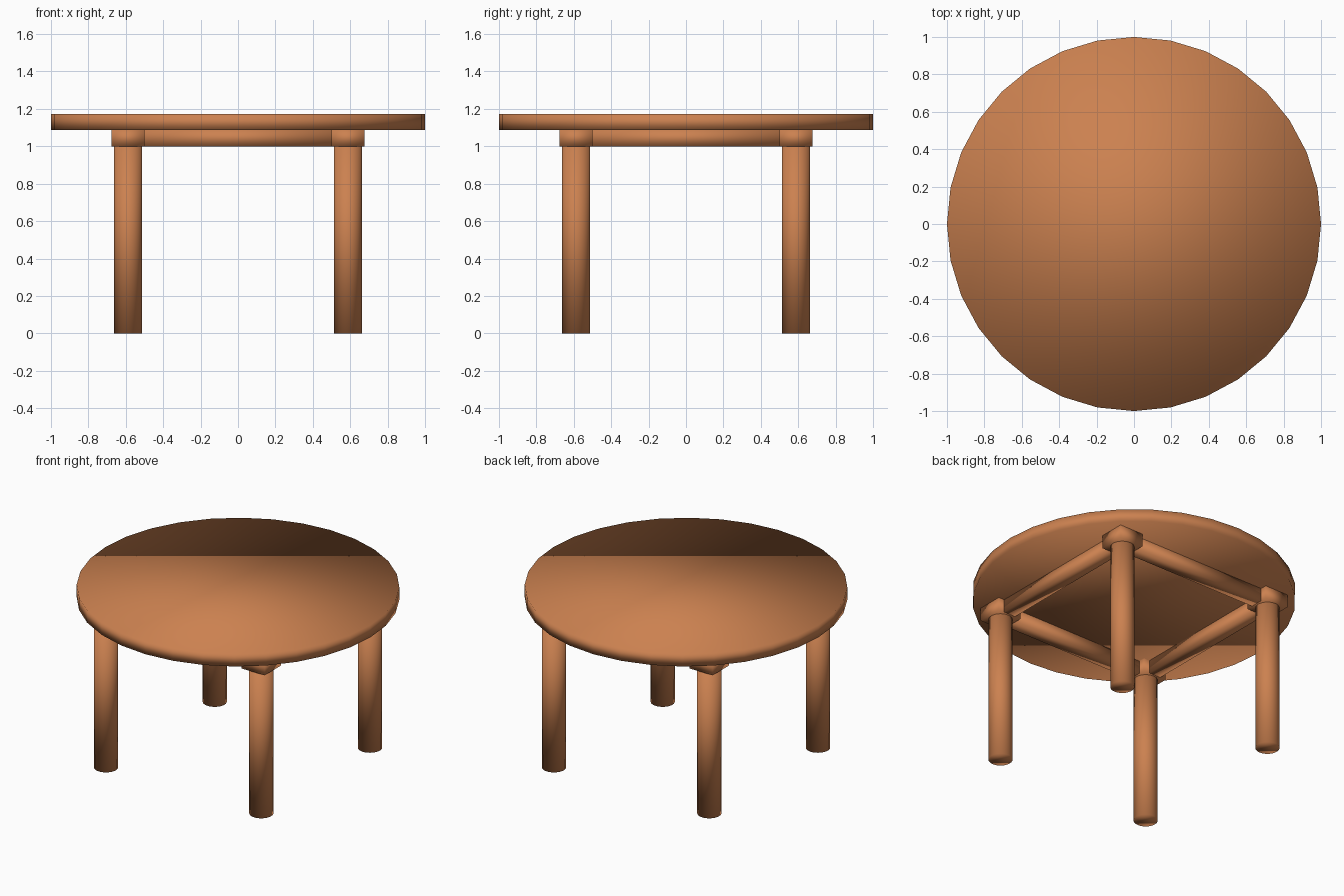
import bpy
import math

if "Cube" in bpy.data.objects:
    bpy.data.objects.remove(bpy.data.objects["Cube"])

wood = bpy.data.materials.new("warm brown wood")
wood.diffuse_color = (0.60, 0.22, 0.08, 1)
wood.use_nodes = True
wood.node_tree.nodes["Principled BSDF"].inputs["Base Color"].default_value = wood.diffuse_color

LEG = 0.587                                # leg centre distance from each axis
BLOCK = 0.176                              # corner block width
Z_LEG, Z_FRAME, Z_TOP = 1.0, 1.088, 1.173  # top of legs, frame and table


def finish(name):
    ob = bpy.context.object
    ob.name = name
    ob.data.materials.append(wood)
    bpy.ops.object.shade_smooth()


def cylinder(name, x, y, radius, z0, z1):
    bpy.ops.mesh.primitive_cylinder_add(vertices=32, radius=radius, depth=z1 - z0,
                                        location=(x, y, (z0 + z1) / 2))
    finish(name)


def box(name, x, y, sx, sy, z0, z1):
    bpy.ops.mesh.primitive_cube_add(size=1, location=(x, y, (z0 + z1) / 2))
    bpy.context.object.scale = (sx, sy, z1 - z0)
    bpy.ops.object.transform_apply(location=False, rotation=False, scale=True)
    finish(name)


# round table top
cylinder("table_top", 0, 0, 1.0, Z_FRAME, Z_TOP)

# legs with square corner blocks
for side, sx in (("left", -1), ("right", 1)):
    for end, sy in (("front", -1), ("back", 1)):
        x, y = sx * LEG, sy * LEG
        cylinder(f"{end}_{side}_leg", x, y, 0.075, 0, Z_LEG)
        box(f"{end}_{side}_block", x, y, BLOCK, BLOCK, Z_LEG, Z_FRAME)

# rails between the blocks
length = 2 * LEG - BLOCK
for name, s in (("front", -1), ("back", 1)):
    box(f"{name}_rail", 0, s * LEG, length, 0.088, Z_LEG, Z_FRAME)
for name, s in (("left", -1), ("right", 1)):
    box(f"{name}_rail", s * LEG, 0, 0.088, length, Z_LEG, Z_FRAME)
